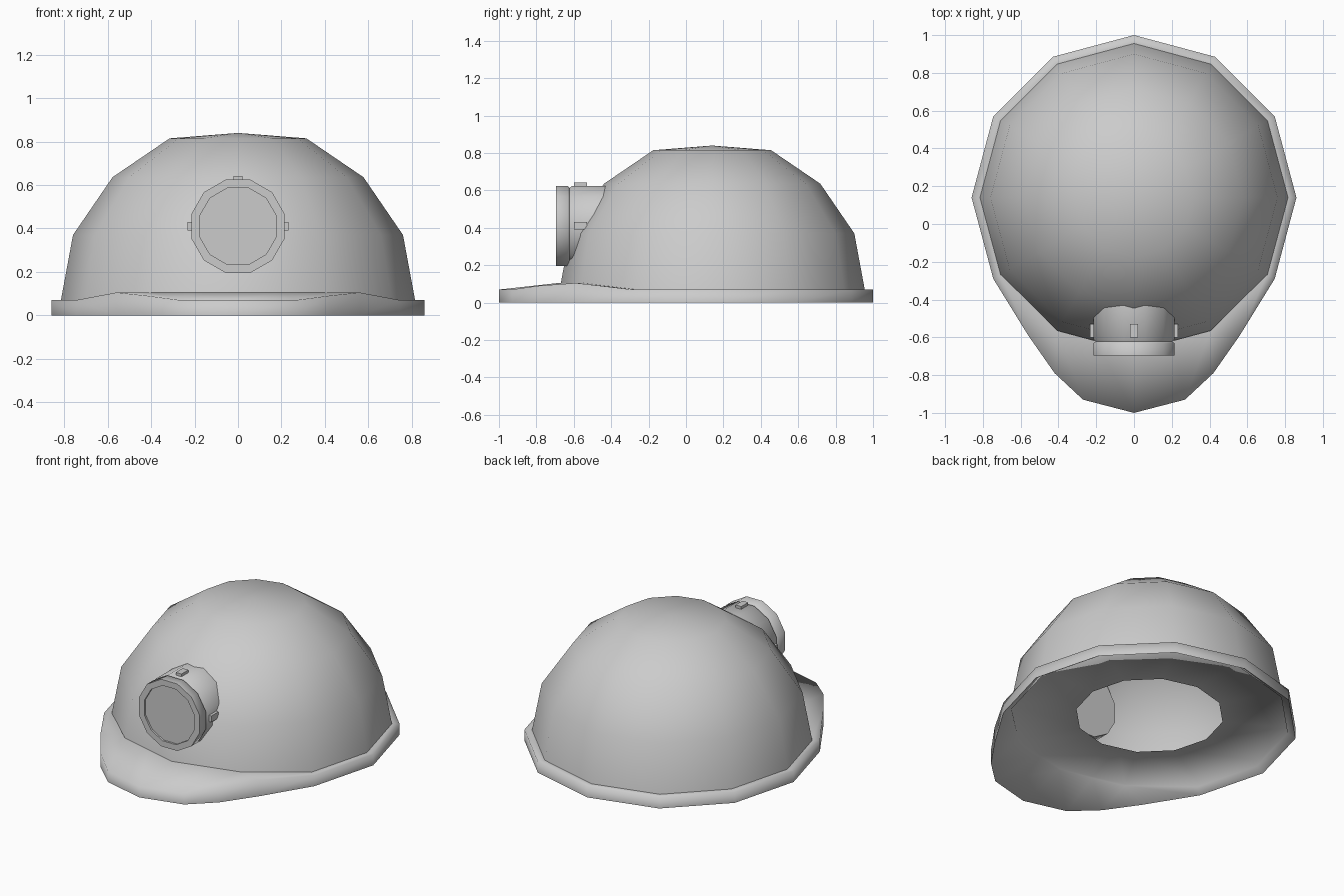
import bpy, bmesh, math
from mathutils import Matrix, Vector

if "Cube" in bpy.data.objects:
    bpy.data.objects.remove(bpy.data.objects["Cube"])

CY = 0.14          # dome centre along y
LAMP_Z = 0.41


def finish(name, bm, angle=40):
    bmesh.ops.remove_doubles(bm, verts=bm.verts, dist=1e-4)
    bmesh.ops.recalc_face_normals(bm, faces=bm.faces)
    me = bpy.data.meshes.new(name)
    bm.to_mesh(me)
    bm.free()
    ob = bpy.data.objects.new(name, me)
    bpy.context.collection.objects.link(ob)
    bpy.ops.object.select_all(action='DESELECT')
    ob.select_set(True)
    bpy.context.view_layer.objects.active = ob
    bpy.ops.object.shade_smooth_by_angle(angle=math.radians(angle))
    return ob


def loft(bm, rings, closed=True):
    rows = [[bm.verts.new(p) for p in ring] for ring in rings]
    n = len(rows[0])
    for a, b in zip(rows, rows[1:]):
        for i in range(n if closed else n - 1):
            j = (i + 1) % n
            bm.faces.new((a[i], a[j], b[j], b[i]))
    return rows


def circle(r, height, n=12, offset=0.0):
    return [Vector((r * math.cos(offset + i * math.tau / n),
                    r * math.sin(offset + i * math.tau / n), height)) for i in range(n)]


# Dome shell, twelve sides
bm = bmesh.new()
rows = loft(bm, [circle(r, z) for r, z in
                 [(0.816, 0.068), (0.76, 0.37), (0.578, 0.636), (0.315, 0.815)]])
top = bm.verts.new((0, 0, 0.84))
for i in range(12):
    bm.faces.new((rows[-1][i], rows[-1][(i + 1) % 12], top))
bmesh.ops.translate(bm, verts=bm.verts, vec=(0, CY, 0))
finish("dome_shell", bm)

# Brim with front visor: right half, back to front, then mirrored
outer = [(0, 1.0, .07), (.43, .885, .07), (.745, .57, .07), (.86, .14, .07),
         (.745, -.29, .07), (.56, -.59, .105), (.42, -.79, .09), (.27, -.93, .07), (0, -1.0, .07)]
angles = [90, 60, 30, 0, -30, -60, -60, -75, -90]


def inner(r, a, z):
    # half-step stations lie on the flat sides of the twelve-sided ring
    r = r * math.cos(math.radians(15)) if a % 30 else r
    return (r * math.cos(math.radians(a)), CY + r * math.sin(math.radians(a)), z)


rings = [
    [inner(.813, a, .106 if a < -30 else .07) for a in angles],
    outer,
    [(x, y, 0) for x, y, z in outer],
    [inner(.813, a, .06 if a < -30 else .03) for a in angles],
    [inner(.81, a, .068) for a in angles],
    [inner(.43, a, .068) for a in angles],
]
bm = bmesh.new()
loft(bm, rings, closed=False)
half = bmesh.ops.duplicate(bm, geom=bm.verts[:] + bm.edges[:] + bm.faces[:])["geom"]
for v in [g for g in half if isinstance(g, bmesh.types.BMVert)]:
    v.co.x = -v.co.x
finish("brim", bm, 100)


# Lamp parts: lathe profiles around the y axis
def lathe(name, profile):
    bm = bmesh.new()
    rows = loft(bm, [circle(r, -y, 12, math.radians(15)) for r, y in profile])
    bm.faces.new(rows[0])
    bm.faces.new(rows[-1])
    bm.transform(Matrix.Translation((0, 0, LAMP_Z)) @ Matrix.Rotation(math.radians(90), 4, 'X'))
    return finish(name, bm, 60)


lathe("lamp_body", [(.222, -.425), (.222, -.61), (.21, -.622), (.21, -.635)])
lathe("lamp_bezel", [(.208, -.62), (.222, -.632), (.222, -.695), (.183, -.695), (.183, -.683)])

# Lamp clips on top and both sides
for name, ang in (("clip_top", 0), ("clip_right", 90), ("clip_left", -90)):
    bm = bmesh.new()
    bmesh.ops.create_cube(bm, size=1)
    bm.transform(Matrix.Translation((0, 0, LAMP_Z)) @ Matrix.Rotation(math.radians(ang), 4, 'Y')
                 @ Matrix.Translation((0, -.565, .217)) @ Matrix.Diagonal((.04, .07, .03, 1)))
    finish(name, bm, 30)
